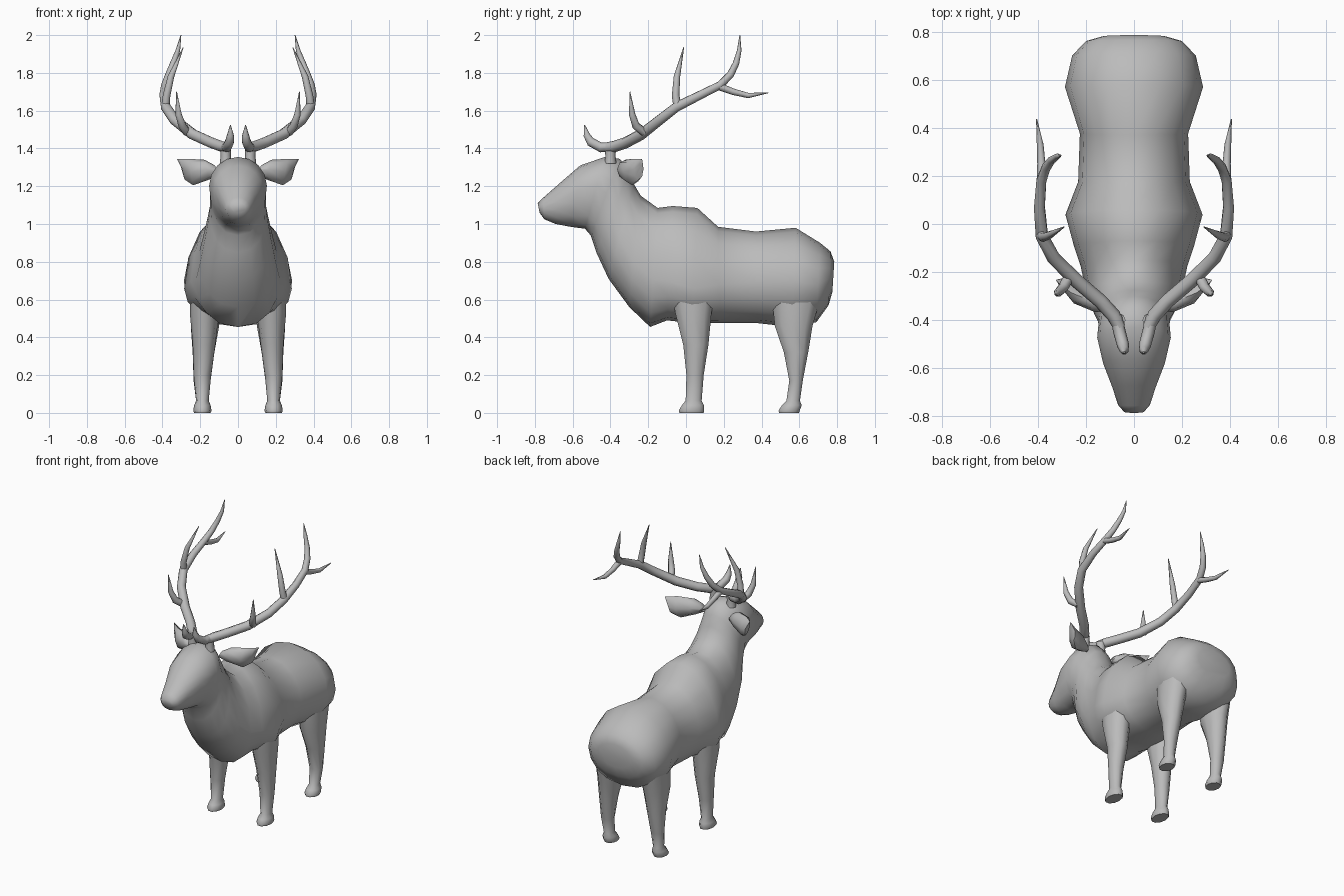
import bpy, bmesh, math
from mathutils import Vector

grey = bpy.data.materials.new("warm_grey")
grey.diffuse_color = (0.5, 0.5, 0.5, 1)


def loft(name, rings, mirror=False, angle=60):
    """Skin closed rings of points, cap both ends, optionally mirror across x."""
    bm = bmesh.new()
    loops = [[bm.verts.new(p) for p in ring] for ring in rings]
    n = len(loops[0])
    for a, b in zip(loops, loops[1:]):
        for i in range(n):
            j = (i + 1) % n
            bm.faces.new((a[i], a[j], b[j], b[i]))
    bm.faces.new(loops[0])
    bm.faces.new(loops[-1])
    bmesh.ops.recalc_face_normals(bm, faces=bm.faces)
    mesh = bpy.data.meshes.new(name)
    bm.to_mesh(mesh)
    bm.free()
    mesh.materials.append(grey)
    obj = bpy.data.objects.new(name, mesh)
    bpy.context.collection.objects.link(obj)
    if mirror:
        obj.modifiers.new("Mirror", 'MIRROR').use_mirror_merge = False
    bpy.ops.object.select_all(action='DESELECT')
    obj.select_set(True)
    bpy.context.view_layer.objects.active = obj
    bpy.ops.object.shade_smooth_by_angle(angle=math.radians(angle))
    return obj


def circle(n):
    return [(math.cos(2 * math.pi * i / n), math.sin(2 * math.pi * i / n)) for i in range(n)]


def body_ring(ty, tz, by, bz, w, mid, n=16):
    """Upright oval between a top and a bottom point, widest at fraction mid."""
    pts = []
    for c, s in circle(n):
        if s < 0:
            c = math.copysign(abs(c) ** 0.85, c)
        f = mid + s * ((1 - mid) if s > 0 else mid)
        pts.append((w * c, by + (ty - by) * f, bz + (tz - bz) * f))
    return pts


# Torso, neck and head: top y, top z, bottom y, bottom z, half width, widest height
loft("body", [body_ring(*r) for r in (
    (.785, .80, .775, .64, .13, .5),
    (.765, .855, .755, .57, .20, .5),
    (.71, .90, .69, .48, .257, .48),
    (.58, .98, .56, .455, .287, .46),
    (.37, .96, .38, .475, .225, .45),
    (.17, .985, .18, .475, .232, .4),
    (.06, 1.085, .03, .475, .285, .3),
    (-.07, 1.095, -.10, .49, .25, .34),
    (-.15, 1.085, -.19, .455, .222, .4),
    (-.24, 1.15, -.30, .56, .20, .4),
    (-.275, 1.21, -.41, .71, .175, .42),
    (-.30, 1.28, -.475, .85, .15, .48),
    (-.35, 1.345, -.505, .94, .148, .55),
    (-.43, 1.355, -.535, .975, .153, .6),
    (-.56, 1.31, -.61, .985, .128, .6),
    (-.67, 1.215, -.69, 1.0, .09, .55),
    (-.755, 1.14, -.75, 1.025, .066, .5),
    (-.785, 1.11, -.775, 1.06, .042, .5))])


def leg(name, rows):
    """Rows of z, x min, x max, y min, y max."""
    loft(name, [[((a + b) / 2 + (b - a) / 2 * c, (d + e) / 2 + (e - d) / 2 * s, z)
                 for c, s in circle(10)] for z, a, b, d, e in rows], True)


# Legs with hooves
leg("front_leg", (
    (.68, .09, .25, -.09, .17), (.53, .10, .255, -.062, .14), (.36, .12, .24, -.018, .122),
    (.2, .142, .235, 0, .096), (.065, .155, .222, -.004, .085),
    (.04, .145, .232, -.025, .098), (.012, .14, .237, -.042, .1), (0, .145, .232, -.038, .097)))
leg("hind_leg", (
    (.68, .08, .25, .44, .74), (.46, .10, .25, .465, .675), (.32, .125, .24, .515, .65),
    (.17, .145, .235, .545, .62), (.065, .155, .222, .53, .605),
    (.04, .145, .232, .505, .615), (.012, .14, .237, .487, .605), (0, .145, .232, .49, .60)))

# Ears: x, y, bottom z, top z, half thickness
loft("ear", [[(x + .012 * s, y + t * c, (lo + hi) / 2 + (hi - lo) / 2 * s) for c, s in circle(8)]
             for x, y, lo, hi, t in (
                 (.11, -.34, 1.26, 1.31, .025), (.165, -.32, 1.235, 1.34, .045),
                 (.25, -.285, 1.205, 1.345, .045), (.295, -.25, 1.235, 1.345, .025),
                 (.312, -.235, 1.30, 1.345, .006))], True)


def tube(name, pts, radii, n=8):
    """Tapered round tube along a path."""
    pts = [Vector(p) for p in pts]
    rings, side = [], None
    for i, (p, r) in enumerate(zip(pts, radii)):
        d = (pts[min(i + 1, len(pts) - 1)] - pts[max(i - 1, 0)]).normalized()
        ref = side if side else d.orthogonal()
        side = (ref - d * ref.dot(d)).normalized()
        up = d.cross(side)
        rings.append([p + side * (r * c) + up * (r * s) for c, s in circle(n)])
    loft(name, rings, True)


# Antlers: pedicle, main beam and tines
tube("antler_pedicle", [(.065, -.40, 1.32), (.065, -.40, 1.36), (.065, -.40, 1.41)], (.032, .027, .03))
tube("antler_beam", [
    (.06, -.43, 1.405), (.085, -.38, 1.41), (.14, -.32, 1.43), (.24, -.235, 1.475),
    (.335, -.14, 1.55), (.383, -.05, 1.62), (.393, .07, 1.68), (.385, .18, 1.735),
    (.365, .235, 1.79), (.343, .265, 1.85), (.318, .282, 1.92), (.302, .285, 2.0)],
    (.025, .03, .03, .03, .028, .027, .024, .022, .02, .017, .012, .002))
tube("brow_tine", [(.075, -.38, 1.41), (.06, -.45, 1.405), (.045, -.505, 1.435), (.04, -.525, 1.47),
                   (.04, -.537, 1.525)], (.024, .026, .025, .019, .002))
tube("second_tine", [(.27, -.22, 1.485), (.295, -.265, 1.52), (.315, -.285, 1.58), (.325, -.297, 1.70)],
     (.022, .022, .018, .002))
tube("third_tine", [(.385, -.045, 1.62), (.378, -.055, 1.68), (.355, -.048, 1.78), (.29, -.012, 1.935)],
     (.022, .02, .017, .002))
tube("rear_tine", [(.385, .17, 1.73), (.385, .25, 1.70), (.39, .33, 1.68), (.405, .437, 1.695)],
     (.02, .017, .014, .002))
